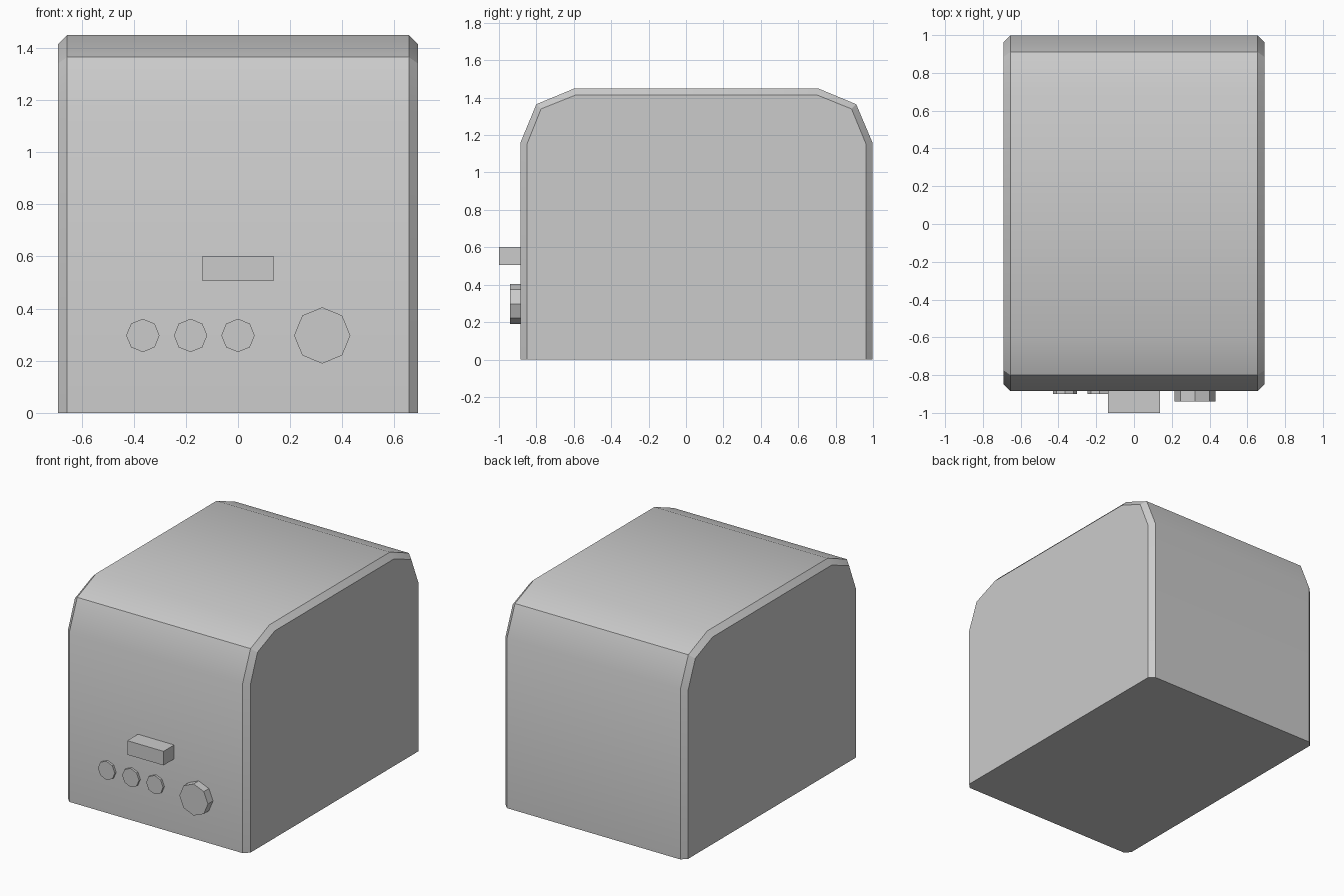
import bpy, bmesh
from math import radians

if "Cube" in bpy.data.objects:
    bpy.data.objects.remove(bpy.data.objects["Cube"])

FRONT = -0.885  # y of the front face


def finish(name, bm):
    bmesh.ops.recalc_face_normals(bm, faces=bm.faces)
    mesh = bpy.data.meshes.new(name)
    bm.to_mesh(mesh)
    bm.free()
    obj = bpy.data.objects.new(name, mesh)
    bpy.context.collection.objects.link(obj)
    return obj


# Body: rounded side profile lofted across x, with chamfered side rims
outer = [(FRONT, 0), (FRONT, 1.16), (-0.80, 1.365), (-0.595, 1.45),
         (0.705, 1.45), (0.91, 1.365), (0.997, 1.16), (0.997, 0)]
inner = [(-0.85, 0), (-0.85, 1.153), (-0.775, 1.34), (-0.588, 1.415),
         (0.698, 1.415), (0.885, 1.34), (0.962, 1.153), (0.962, 0)]
bm = bmesh.new()
rings = [[bm.verts.new((x, y, z)) for y, z in prof]
         for x, prof in ((-0.69, inner), (-0.655, outer), (0.655, outer), (0.69, inner))]
n = len(outer)
for a, b in zip(rings, rings[1:]):
    for i in range(n - 1):
        bm.faces.new((a[i], a[i + 1], b[i + 1], b[i]))
bm.faces.new(rings[0])
bm.faces.new(rings[-1])
bm.faces.new([r[0] for r in rings] + [r[-1] for r in reversed(rings)])
body = finish("toaster_body", bm)
bpy.context.view_layer.objects.active = body
body.select_set(True)
bpy.ops.object.shade_smooth_by_angle(angle=radians(30))


# Octagonal buttons and dial on the front
def knob(name, x, radius, y_front):
    bpy.ops.mesh.primitive_cylinder_add(
        vertices=8, radius=radius, depth=FRONT - y_front,
        location=(x, (FRONT + y_front) / 2, 0.297), rotation=(radians(90), 0, 0))
    bpy.context.object.name = name


for i, x in enumerate((-0.365, -0.182, 0.0)):
    knob(f"button_{i + 1}", x, 0.064, -0.90)
knob("dial", 0.323, 0.108, -0.94)

# Lever handle
bpy.ops.mesh.primitive_cube_add(size=1, location=(0, (FRONT - 1) / 2, 0.553))
lever = bpy.context.object
lever.name = "lever"
lever.scale = (0.274, FRONT + 1, 0.096)
